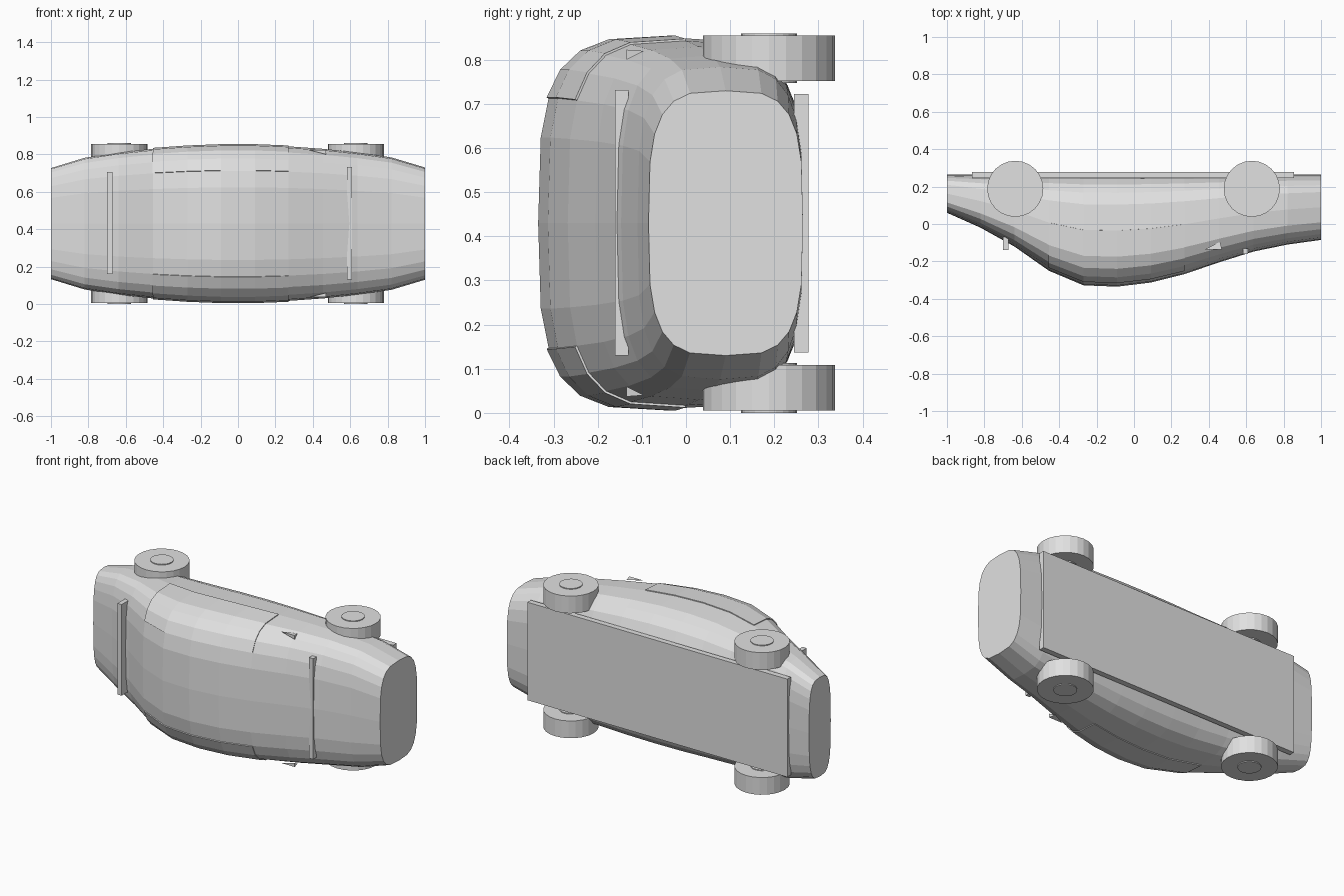
import bpy, bmesh, math

cube = bpy.data.objects.get("Cube")
if cube:
    bpy.data.objects.remove(cube, do_unlink=True)

MID = 0.43   # height of the mirror plane: the car lies on its side
SEG = 24

grey = bpy.data.materials.new("light grey")
grey.use_nodes = True
grey.diffuse_color = (0.75, 0.75, 0.75, 1)
grey.node_tree.nodes["Principled BSDF"].inputs["Base Color"].default_value = grey.diffuse_color


def finish(name, bm):
    bmesh.ops.recalc_face_normals(bm, faces=bm.faces[:])
    mesh = bpy.data.meshes.new(name)
    bm.to_mesh(mesh)
    bm.free()
    mesh.materials.append(grey)
    obj = bpy.data.objects.new(name, mesh)
    bpy.context.collection.objects.link(obj)
    return obj


def box(name, x, y, z):
    bm = bmesh.new()
    bmesh.ops.create_cube(bm, size=1)
    for v in bm.verts:
        v.co = [lo + (c + 0.5) * (hi - lo) for c, (lo, hi) in zip(v.co, (x, y, z))]
    return finish(name, bm)


def disc(name, x, y, z, radius, depth):
    bm = bmesh.new()
    bmesh.ops.create_cone(bm, cap_ends=True, segments=SEG, radius1=radius,
                          radius2=radius, depth=depth)
    bmesh.ops.translate(bm, verts=bm.verts[:], vec=(x, y, z))
    return finish(name, bm)


# Body stations: x, roof y, half width
STATIONS = [
    (-1, 0.06, 0.297), (-0.82, -0.02, 0.352), (-0.64, -0.12, 0.38),
    (-0.455, -0.25, 0.4), (-0.27, -0.328, 0.413), (-0.09, -0.335, 0.42),
    (0.09, -0.313, 0.42), (0.27, -0.268, 0.413), (0.455, -0.205, 0.4),
    (0.64, -0.147, 0.38), (0.82, -0.11, 0.354), (1, -0.085, 0.3)]
FLOOR = 0.265


def section_point(station, i, grow=0.0):
    """Rounded-box cross-section point; index 0 is the roof centre."""
    x, roof, half = station
    a = math.tau * i / SEG
    c, s = math.cos(a), math.sin(a)
    p = 2 / 3.5
    y = (roof + FLOOR) / 2 - ((FLOOR - roof) / 2 + grow) * math.copysign(abs(c) ** p, c)
    z = MID + (half + grow) * math.copysign(abs(s) ** p, s)
    return x, y, z


def loft(bm, rows, closed):
    rows = [[bm.verts.new(p) for p in row] for row in rows]
    n = len(rows[0])
    for r, q in zip(rows, rows[1:]):
        for i in range(n if closed else n - 1):
            j = (i + 1) % n
            bm.faces.new((r[i], r[j], q[j], q[i]))
    if closed:
        bm.faces.new(rows[0])
        bm.faces.new(rows[-1])


bm = bmesh.new()
loft(bm, [[section_point(s, i) for i in range(SEG)] for s in STATIONS], True)
finish("body", bm)

# Slightly raised side panels
for side, label in ((1, "upper"), (-1, "lower")):
    bm = bmesh.new()
    loft(bm, [[section_point(s, side * i, 0.001) for i in range(2, 7)]
              for s in STATIONS[3:8]], False)
    panel = finish(label + "_side_panel", bm)
    mod = panel.modifiers.new("thickness", 'SOLIDIFY')
    mod.thickness = 0.008
    mod.offset = 0

    # Wheels and hubs
    for x, end in ((-0.635, "rear"), (0.63, "front")):
        z = MID + side * 0.3735
        disc(f"{end}_{label}_wheel", x, 0.188, z, 0.15, 0.103)
        disc(f"{end}_{label}_hub", x, 0.188, z, 0.063, 0.113)

    # Small wedge mirrors
    bm = bmesh.new()
    v = [bm.verts.new((x, y, MID + side * h)) for x, y, h in (
        (0.38, -0.135, 0.393), (0.47, -0.135, 0.393),
        (0.46, -0.095, 0.39), (0.47, -0.135, 0.37))]
    for skip in range(4):
        bm.faces.new([v[i] for i in range(4) if i != skip])
    finish(label + "_mirror", bm)

# Underside plate and the two cross bars
box("floor_plate", (-0.865, 0.855), (0.245, 0.278), (0.137, 0.723))
box("rear_spoiler", (-0.7, -0.672), (-0.14, -0.07), (0.16, 0.705))
box("windscreen_bar", (0.583, 0.61), (-0.161, -0.13), (0.13, 0.732))
